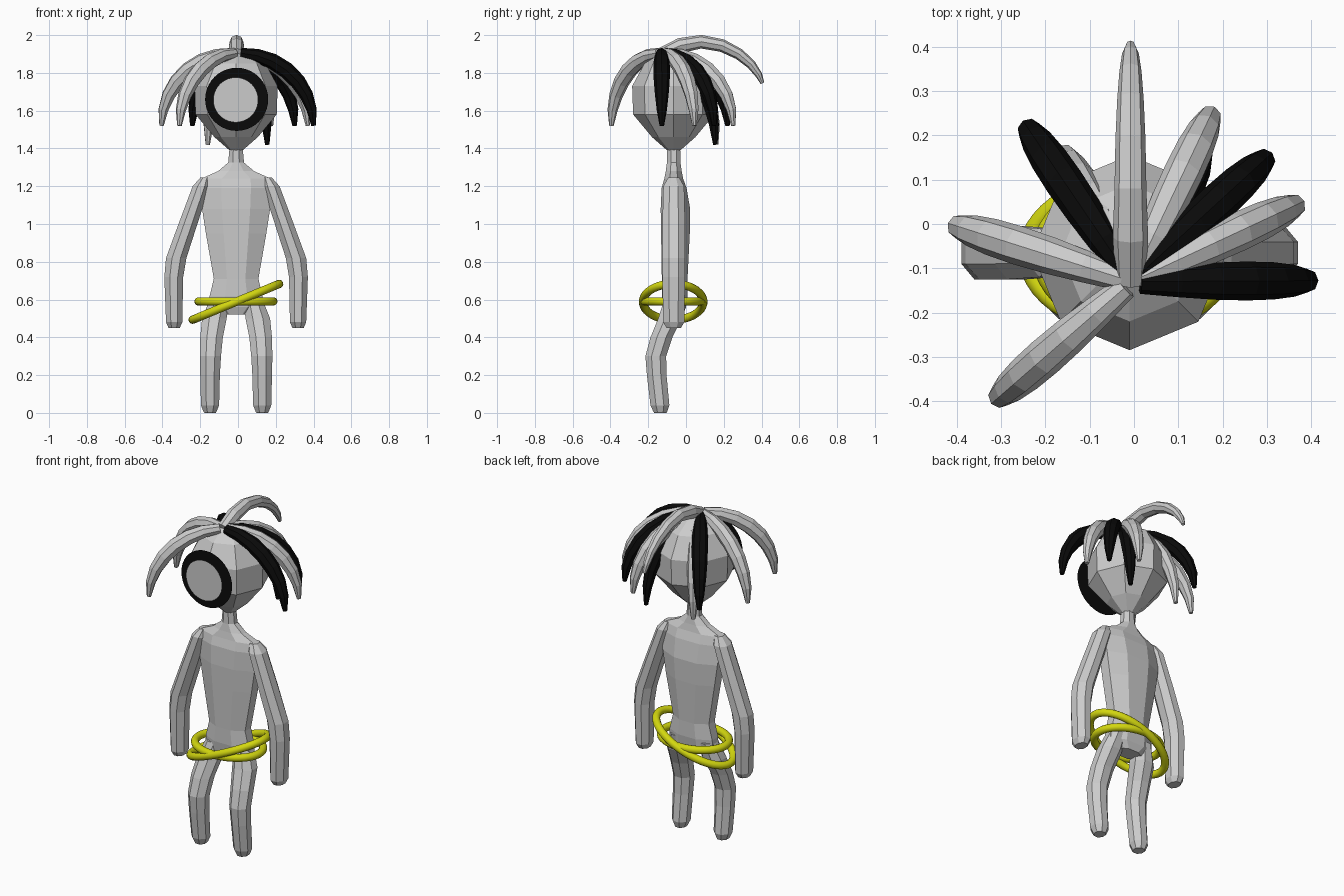
import bpy, bmesh, math
from mathutils import Vector

if "Cube" in bpy.data.objects:
    bpy.data.objects.remove(bpy.data.objects["Cube"])

CX, CY = -0.01, -0.065  # body axis


def material(name, rgb):
    m = bpy.data.materials.new(name)
    m.diffuse_color = (*rgb, 1)
    m.use_nodes = True
    m.node_tree.nodes["Principled BSDF"].inputs["Base Color"].default_value = m.diffuse_color
    return m


GREY = material("pale grey", (0.6, 0.6, 0.6))
BLACK = material("black", (0.003, 0.003, 0.003))
YELLOW = material("yellow", (0.65, 0.68, 0.005))


def skin(name, rings, mat):
    """Join equal rings of points into a closed tube."""
    bm = bmesh.new()
    loops = [[bm.verts.new(p) for p in r] for r in rings]
    n = len(loops[0])
    for a, b in zip(loops, loops[1:]):
        for i in range(n):
            j = (i + 1) % n
            bm.faces.new((a[i], a[j], b[j], b[i]))
    bm.faces.new(loops[0])
    bm.faces.new(loops[-1])
    bmesh.ops.recalc_face_normals(bm, faces=bm.faces)
    me = bpy.data.meshes.new(name)
    bm.to_mesh(me)
    bm.free()
    me.materials.append(mat)
    ob = bpy.data.objects.new(name, me)
    bpy.context.collection.objects.link(ob)
    return ob


def loft(name, sections, turn=0.5, sides=8, mat=GREY):
    """Sections are (x, y, z, half width, half depth), stacked in z."""
    k = 1 / math.cos(math.pi / sides) if turn else 1
    rings = []
    for x, y, z, rx, ry in sections:
        angles = [(i + turn) * math.tau / sides for i in range(sides)]
        rings.append([Vector((x + k * rx * math.cos(a), y + k * ry * math.sin(a), z)) for a in angles])
    return skin(name, rings, mat)


# Head: eight-sided ball drawn down to the neck
loft("head", [(CX, CY, z, r, r) for z, r in
              ((1.39, 0.035), (1.46, 0.115), (1.58, 0.215), (1.73, 0.22), (1.85, 0.155), (1.915, 0.05))],
     turn=0)

# Torso with hips, waist, chest, shoulders and neck
loft("torso", [(CX, y, z, w, d) for z, w, d, y in (
    (0.52, 0.08, 0.045, -0.06), (0.56, 0.145, 0.06, -0.06), (0.62, 0.14, 0.068, -0.06),
    (0.71, 0.118, 0.068, -0.06), (0.95, 0.16, 0.076, -0.056), (1.08, 0.18, 0.078, -0.056),
    (1.19, 0.19, 0.066, -0.063), (1.24, 0.185, 0.05, -0.065), (1.28, 0.095, 0.042, -0.065),
    (1.325, 0.042, 0.036, -0.065), (1.41, 0.034, 0.034, -0.065))])

# Arms and legs on both sides
ARM = ((0.165, 1.245, 0.025, 0.03), (0.185, 1.2, 0.045, 0.055), (0.255, 1.0, 0.05, 0.06),
       (0.317, 0.82, 0.054, 0.06), (0.33, 0.72, 0.05, 0.06), (0.328, 0.48, 0.043, 0.056),
       (0.328, 0.45, 0.03, 0.038))
LEG = ((0.09, -0.06, 0.6, 0.05, 0.055), (0.115, -0.085, 0.5, 0.065, 0.062),
       (0.13, -0.13, 0.4, 0.06, 0.058), (0.136, -0.16, 0.3, 0.056, 0.055),
       (0.138, -0.155, 0.2, 0.052, 0.052), (0.138, -0.138, 0.04, 0.048, 0.05),
       (0.138, -0.136, 0.005, 0.034, 0.036), (0.138, -0.136, 0.0, 0.03, 0.032))
for side, s in (("left", -1), ("right", 1)):
    loft(side + "_arm", [(CX + s * x, CY, z, w, d) for x, z, w, d in ARM])
    loft(side + "_leg", [(CX + s * x, y, z, w, d) for x, y, z, w, d in LEG])


# Eye: two flat discs in front of the head
def disc(name, x, y, z, r, mat):
    bpy.ops.mesh.primitive_circle_add(vertices=40, radius=r, fill_type='NGON',
                                      location=(x, y, z), rotation=(math.pi / 2, 0, 0))
    ob = bpy.context.object
    ob.name = name
    ob.data.materials.append(mat)


disc("eye_rim", -0.007, -0.284, 1.66, 0.167, BLACK)
disc("eye_centre", -0.012, -0.302, 1.657, 0.119, GREY)


# Hip rings: oval hoops, one level and one tilted
def hoop(name, rx, ry, z, tilt):
    bpy.ops.mesh.primitive_torus_add(major_segments=48, minor_segments=12, major_radius=1,
                                     minor_radius=0.022, location=(-0.011, -0.068, z))
    ob = bpy.context.object
    ob.name = name
    for v in ob.data.vertices:
        a = math.atan2(v.co.y, v.co.x)
        r = math.hypot(v.co.x, v.co.y) - 1
        v.co.x = (rx + r) * math.cos(a)
        v.co.y = (ry + r) * math.sin(a)
    ob.rotation_euler.y = tilt
    ob.data.materials.append(YELLOW)
    bpy.ops.object.shade_smooth()


hoop("level_hip_ring", 0.198, 0.152, 0.59, 0)
hoop("tilted_hip_ring", 0.248, 0.16, 0.588, -math.radians(22.5))


# Hair: tapered strands fanning out from the crown
def strand(name, path, radii, mat, sides=8):
    rings = []
    for i, p in enumerate(path):
        t = (path[min(i + 1, len(path) - 1)] - path[max(i - 1, 0)]).normalized()
        flat = path[-1] - path[0]
        across = Vector((-flat.y, flat.x, 0)).normalized()
        up = t.cross(across)
        rings.append([p + radii[i] * (across * math.cos(a) + up * math.sin(a))
                      for a in (k * math.tau / sides for k in range(sides))])
    skin(name, rings, mat)


RADII = (0.028, 0.036, 0.042, 0.044, 0.042, 0.036, 0.027, 0.012)
ROOT = Vector((-0.005, -0.13, 1.905))
TIPS = ((-0.31, -0.395, 1.52, GREY), (-0.405, -0.003, 1.52, GREY), (-0.242, 0.22, 1.52, BLACK),
        (-0.16, 0.16, 1.42, GREY), (0.175, 0.25, 1.52, GREY), (0.155, 0.155, 1.42, BLACK),
        (0.3, 0.15, 1.52, BLACK), (0.37, 0.045, 1.52, GREY), (0.4, -0.128, 1.52, BLACK))
for n, (x, y, z, mat) in enumerate(TIPS):
    path = []
    for i in range(8):
        a = (0.03 + 0.97 * i / 7) * math.pi / 2
        path.append(Vector((ROOT.x + (x - ROOT.x) * math.sin(a),
                            ROOT.y + (y - ROOT.y) * math.sin(a),
                            z + (ROOT.z - z) * math.cos(a))))
    strand(f"hair_strand_{n + 1}", path, RADII, mat)

# Raised strand sweeping backwards
BACK = ((-0.13, 1.9), (-0.03, 1.945), (0.08, 1.965), (0.19, 1.945),
        (0.28, 1.9), (0.345, 1.845), (0.385, 1.79), (0.405, 1.745))
strand("back_hair_strand", [Vector((-0.008, y, z)) for y, z in BACK],
       (0.034, 0.04, 0.036, 0.034, 0.03, 0.025, 0.019, 0.01), GREY)
